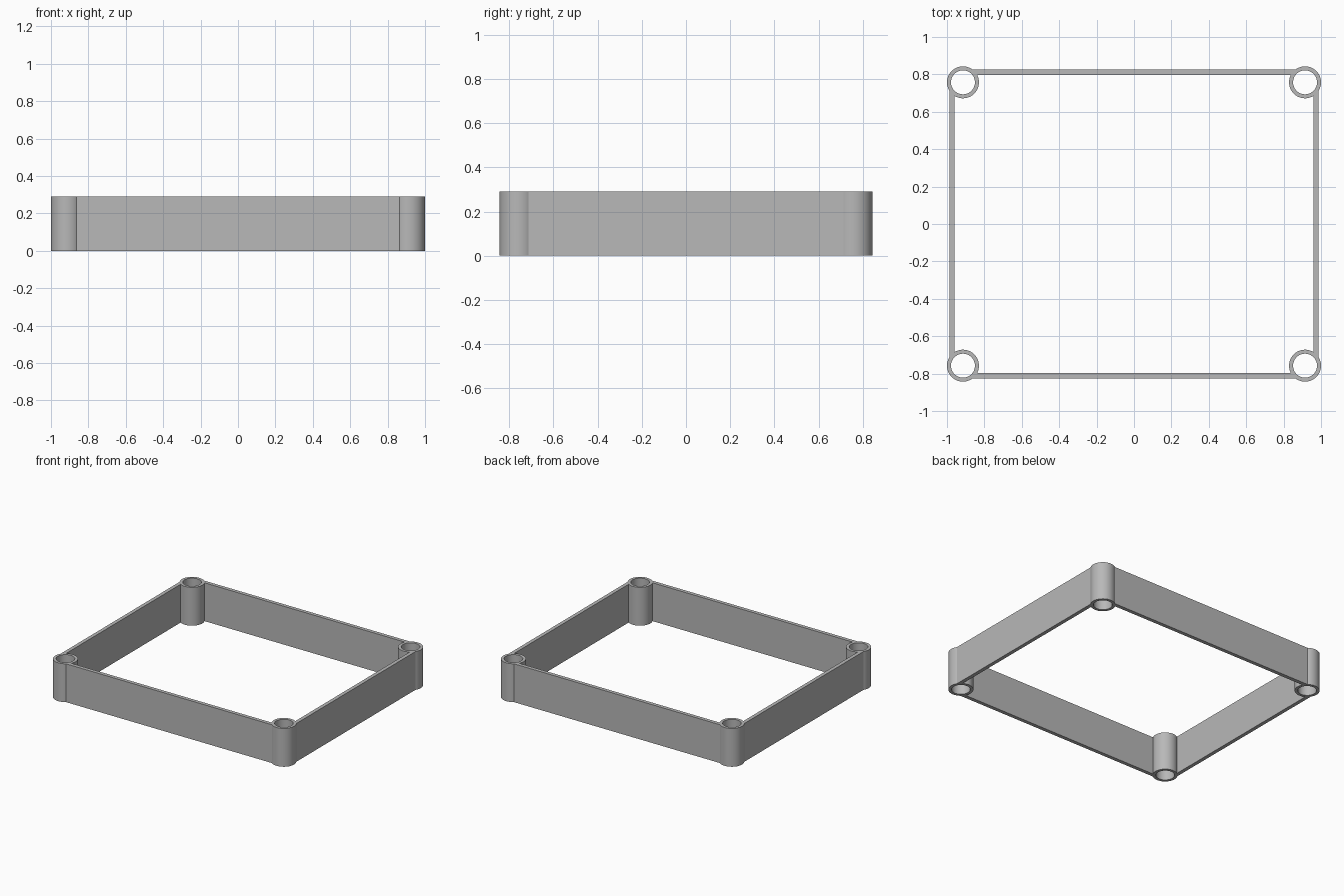
import bpy, bmesh
from mathutils import Matrix, Vector

cube = bpy.data.objects.get("Cube")
if cube:
    bpy.data.objects.remove(cube, do_unlink=True)

HEIGHT = 0.29
POST_X, POST_Y = 0.9145, 0.7575
POST_R, BORE_R = 0.0855, 0.064
WALL_X, WALL_Y = 0.973, 0.811     # wall centre lines
THICK = 0.028

grey = bpy.data.materials.new("grey")
grey.use_nodes = True
colour = (0.48, 0.48, 0.48, 1)
grey.diffuse_color = colour
grey.node_tree.nodes["Principled BSDF"].inputs["Base Color"].default_value = colour


def make_object(name, bm):
    mesh = bpy.data.meshes.new(name)
    bm.to_mesh(mesh)
    bm.free()
    mesh.materials.append(grey)
    obj = bpy.data.objects.new(name, mesh)
    bpy.context.collection.objects.link(obj)
    return obj


def corner_cylinders(name, radius, depth):
    bm = bmesh.new()
    for sx in (-1, 1):
        for sy in (-1, 1):
            bmesh.ops.create_cone(
                bm, cap_ends=True, segments=64, radius1=radius, radius2=radius,
                depth=depth,
                matrix=Matrix.Translation((sx * POST_X, sy * POST_Y, HEIGHT / 2)))
    return make_object(name, bm)


def thin_walls(name):
    bm = bmesh.new()
    for s in (-1, 1):
        for centre, size in (
                ((0, s * WALL_Y), (2 * POST_X, THICK)),
                ((s * WALL_X, 0), (THICK, 2 * POST_Y))):
            place = Matrix.Translation((*centre, HEIGHT / 2))
            scale = Matrix.Diagonal(Vector((*size, HEIGHT, 1)))
            bmesh.ops.create_cube(bm, size=1, matrix=place @ scale)
    return make_object(name, bm)


def combine(target, tool, operation):
    mod = target.modifiers.new(operation.lower(), "BOOLEAN")
    mod.object, mod.operation, mod.solver = tool, operation, "EXACT"
    bpy.context.view_layer.objects.active = target
    bpy.ops.object.modifier_apply(modifier=mod.name)
    bpy.data.objects.remove(tool, do_unlink=True)


# Walls fused to the corner posts, then the posts bored through
frame = corner_cylinders("frame_with_corner_tubes", POST_R, HEIGHT)
combine(frame, thin_walls("walls"), "UNION")
combine(frame, corner_cylinders("bores", BORE_R, HEIGHT * 2), "DIFFERENCE")

# Smooth tubes, crisp edges
bpy.ops.object.select_all(action="DESELECT")
frame.select_set(True)
bpy.context.view_layer.objects.active = frame
bpy.ops.object.shade_smooth_by_angle(angle=0.45)
